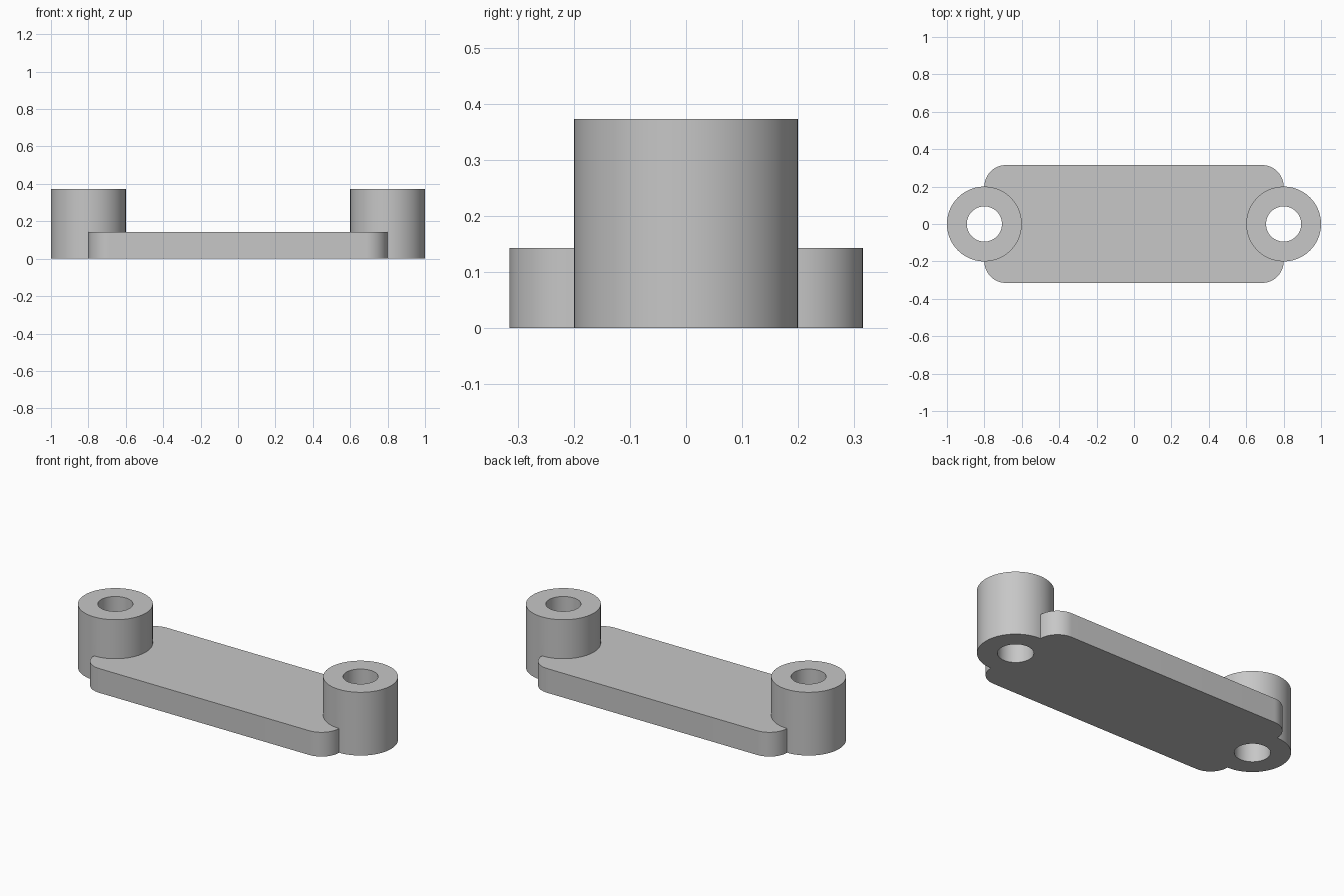
import bpy, bmesh
from math import sin, cos, pi, radians

cube = bpy.data.objects.get("Cube")
if cube:
    bpy.data.objects.remove(cube, do_unlink=True)

PLATE_X, PLATE_Y, PLATE_H = 0.8, 0.315, 0.143
CORNER_R = 0.115
BOSS_R, HOLE_R, BOSS_H = 0.2, 0.094, 0.373

grey = bpy.data.materials.new("light_grey")
grey.use_nodes = True
color = (0.57, 0.57, 0.57, 1)
grey.diffuse_color = color
grey.node_tree.nodes["Principled BSDF"].inputs["Base Color"].default_value = color


def arc(cx, cy, r, start, sweep, steps):
    return [(cx + r * cos(start + sweep * i / steps),
             cy + r * sin(start + sweep * i / steps)) for i in range(steps + 1)]


def prism(name, outline, z0, z1):
    """Extrude a closed outline from z0 to z1."""
    bm = bmesh.new()
    base = bm.faces.new([bm.verts.new((x, y, z0)) for x, y in outline])
    top = bmesh.ops.extrude_face_region(bm, geom=[base])["geom"]
    verts = [g for g in top if isinstance(g, bmesh.types.BMVert)]
    bmesh.ops.translate(bm, verts=verts, vec=(0, 0, z1 - z0))
    bmesh.ops.recalc_face_normals(bm, faces=bm.faces)
    mesh = bpy.data.meshes.new(name)
    bm.to_mesh(mesh)
    bm.free()
    mesh.materials.append(grey)
    obj = bpy.data.objects.new(name, mesh)
    bpy.context.collection.objects.link(obj)
    return obj


def cylinder(name, x, r, z0, z1):
    return prism(name, arc(x, 0, r, 0, 2 * pi, 96)[:-1], z0, z1)


def combine(target, tool, operation):
    """Apply a boolean and discard the tool."""
    mod = target.modifiers.new(operation.lower(), "BOOLEAN")
    mod.operation, mod.solver, mod.object = operation, "EXACT", tool
    bpy.context.view_layer.objects.active = target
    bpy.ops.object.modifier_apply(modifier=mod.name)
    bpy.data.objects.remove(tool, do_unlink=True)


# Plate with rounded corners
outline = []
for i, (sx, sy) in enumerate([(1, 1), (-1, 1), (-1, -1), (1, -1)]):
    outline += arc(sx * (PLATE_X - CORNER_R), sy * (PLATE_Y - CORNER_R),
                   CORNER_R, i * pi / 2, pi / 2, 16)
link = prism("link_plate_with_bosses", outline, 0, PLATE_H)

# Bosses at both ends, then the bores through them
for x in (-PLATE_X, PLATE_X):
    combine(link, cylinder("boss", x, BOSS_R, 0, BOSS_H), "UNION")
for x in (-PLATE_X, PLATE_X):
    combine(link, cylinder("bore", x, HOLE_R, -0.1, BOSS_H + 0.1), "DIFFERENCE")

# Smooth round walls, sharp rims
bpy.ops.object.select_all(action="DESELECT")
link.select_set(True)
bpy.context.view_layer.objects.active = link
bpy.ops.object.shade_smooth_by_angle(angle=radians(30))
